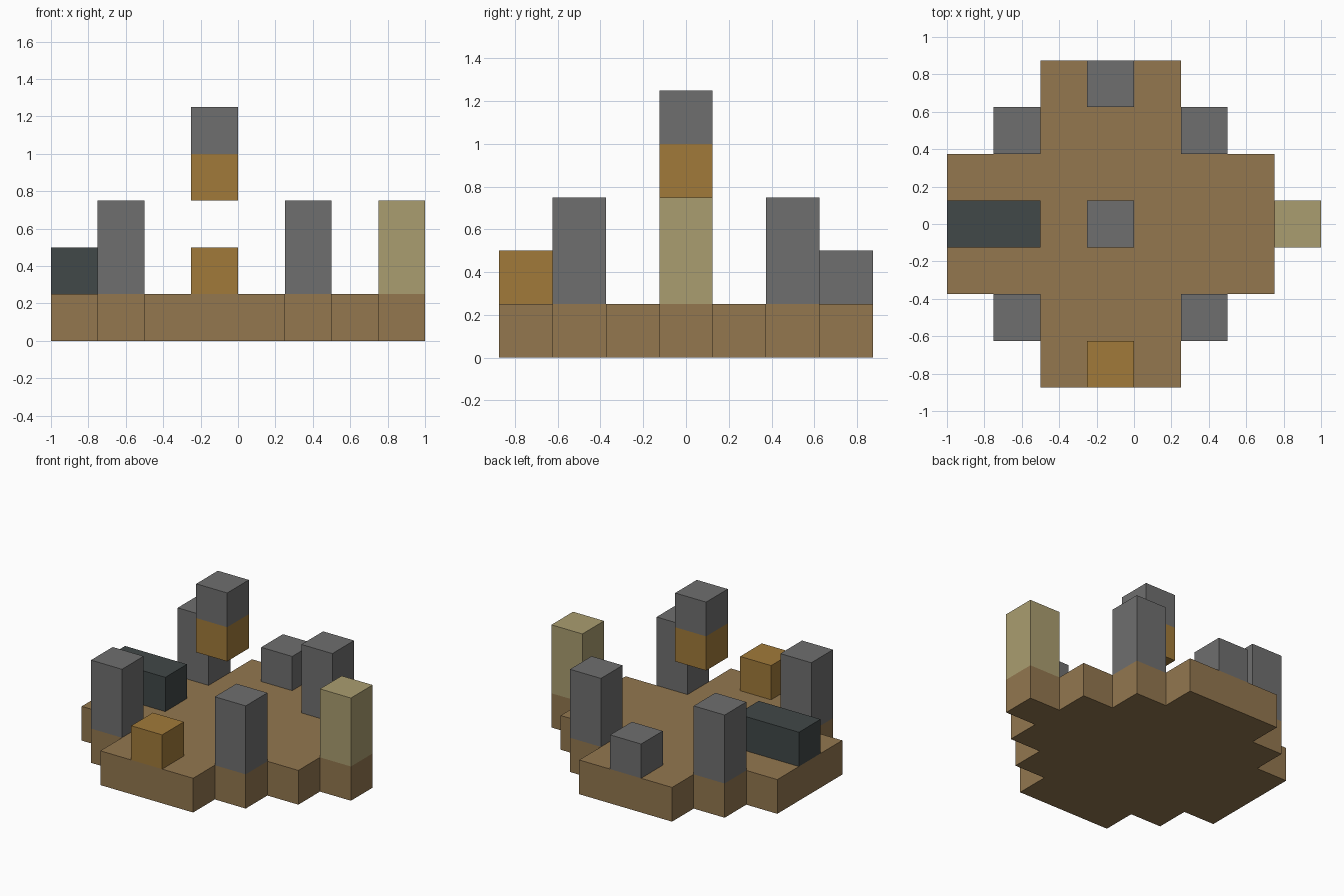
import bpy
import bmesh

default = bpy.data.objects.get("Cube")
if default:
    bpy.data.objects.remove(default, do_unlink=True)

U = 0.25  # edge length of one block


def material(name, rgb):
    """Flat material from 8-bit display colour, stored as linear values."""
    lin = [((c / 255 + 0.055) / 1.055) ** 2.4 for c in rgb]
    mat = bpy.data.materials.new(name)
    mat.use_nodes = True
    mat.diffuse_color = (*lin, 1)
    bsdf = mat.node_tree.nodes["Principled BSDF"]
    bsdf.inputs["Base Color"].default_value = (*lin, 1)
    bsdf.inputs["Roughness"].default_value = 1.0
    return mat


earth = material("earth brown", (147, 119, 79))
gold = material("golden brown", (161, 122, 58))
stone = material("stone grey", (111, 111, 111))
sand = material("pale sand", (170, 157, 112))
slate = material("dark slate", (65, 72, 72))


def finish(name, bm, mat):
    bmesh.ops.recalc_face_normals(bm, faces=bm.faces)
    mesh = bpy.data.meshes.new(name)
    bm.to_mesh(mesh)
    bm.free()
    mesh.materials.append(mat)
    obj = bpy.data.objects.new(name, mesh)
    bpy.context.collection.objects.link(obj)
    return obj


def block(name, mat, x, y, z, length=1, height=1):
    """Box with its low-x end at x, centred on y, standing on z (block units)."""
    bm = bmesh.new()
    bmesh.ops.create_cube(bm, size=U)
    for v in bm.verts:
        v.co.x = (v.co.x + U / 2) * length + x * U
        v.co.y += y * U
        v.co.z = (v.co.z + U / 2) * height + z * U
    return finish(name, bm, mat)


# Stepped ground slab: one half outline, mirrored in y and extruded
half = [(4, 0.5), (3, 0.5), (3, 1.5), (2, 1.5), (2, 2.5), (1, 2.5), (1, 3.5),
        (-2, 3.5), (-2, 2.5), (-3, 2.5), (-3, 1.5), (-4, 1.5)]
outline = half + [(x, -y) for x, y in reversed(half)]
bm = bmesh.new()
floor = bm.faces.new([bm.verts.new((x * U, y * U, 0)) for x, y in outline])
walls = bmesh.ops.extrude_face_region(bm, geom=[floor], use_keep_orig=True)
for item in walls["geom"]:
    if isinstance(item, bmesh.types.BMVert):
        item.co.z = U
finish("ground_slab", bm, earth)

# Four corner pillars
for end, y in (("front", -2), ("back", 2)):
    for side, x in (("right", -3), ("left", 1)):
        block(f"{end}_{side}_pillar", stone, x, y, 1, height=2)

# Blocks on the edges of the slab
block("front_block", gold, -1, -3, 1)
block("back_block", stone, -1, 3, 1)
block("dark_bench", slate, -4, 0, 1, length=2)
block("sand_pillar", sand, 3, 0, 1, height=2)

# Floating pair in the middle
block("floating_lower_block", gold, -1, 0, 3)
block("floating_upper_block", stone, -1, 0, 4)
